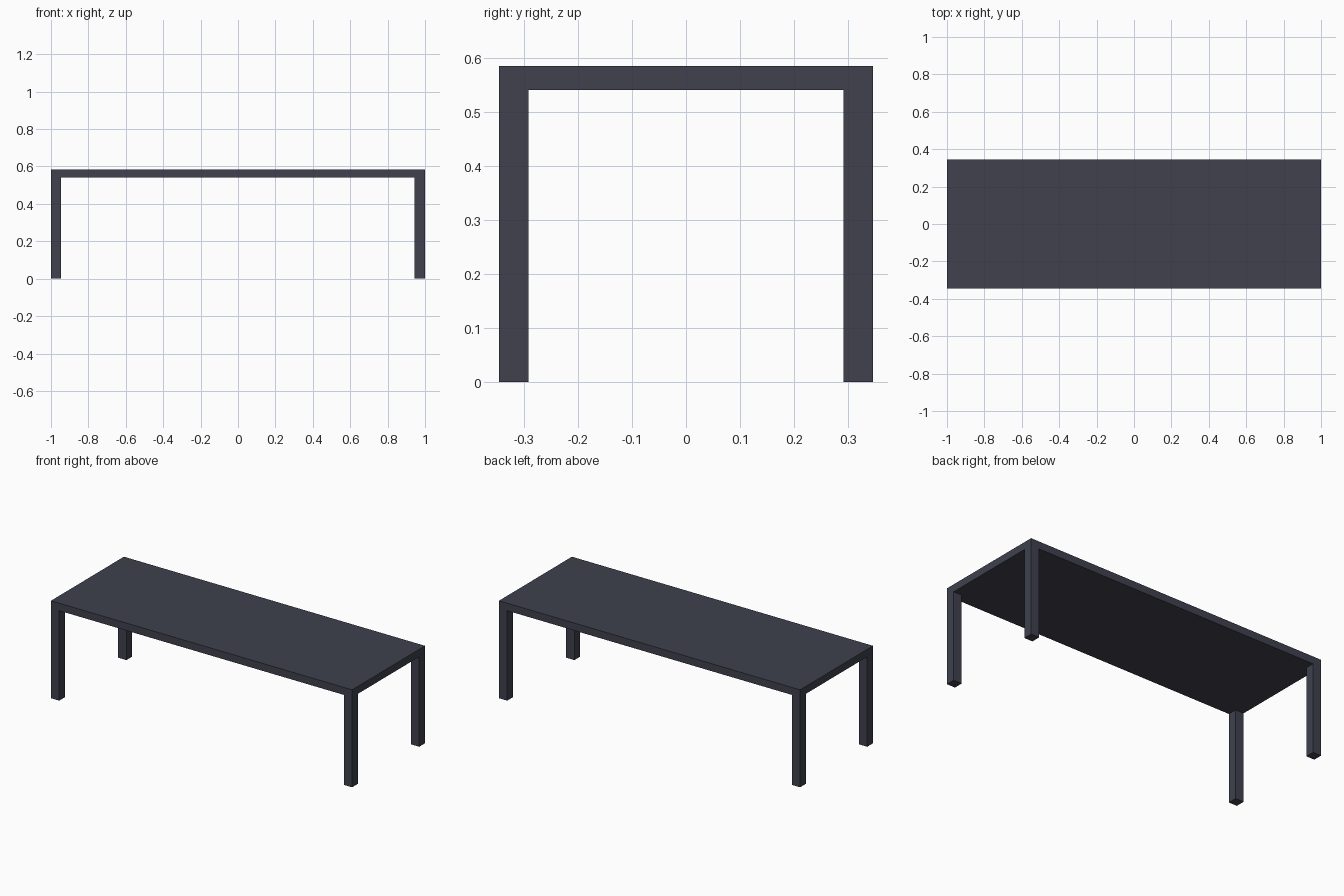
import bpy

if "Cube" in bpy.data.objects:
    bpy.data.objects.remove(bpy.data.objects["Cube"])

HALF_X, HALF_Y = 1.0, 0.346
TOP_Z, UNDER_Z = 0.585, 0.54
LEG = 0.055

dark = bpy.data.materials.new("dark_slate")
dark.diffuse_color = (0.05, 0.053, 0.075, 1)
dark.use_nodes = True
dark.node_tree.nodes["Principled BSDF"].inputs["Base Color"].default_value = dark.diffuse_color


def box(name, center, size):
    bpy.ops.mesh.primitive_cube_add(size=1, location=center)
    ob = bpy.context.object
    ob.name = name
    ob.scale = size
    bpy.ops.object.transform_apply(location=False, rotation=False, scale=True)
    ob.data.materials.append(dark)
    return ob


# Flat slab top
box("table_top", (0, 0, (TOP_Z + UNDER_Z) / 2),
    (2 * HALF_X, 2 * HALF_Y, TOP_Z - UNDER_Z))

# Four square legs flush with the corners
for side, sx in (("left", -1), ("right", 1)):
    for end, sy in (("front", -1), ("back", 1)):
        box(f"{end}_{side}_leg",
            (sx * (HALF_X - LEG / 2), sy * (HALF_Y - LEG / 2), UNDER_Z / 2),
            (LEG, LEG, UNDER_Z))
